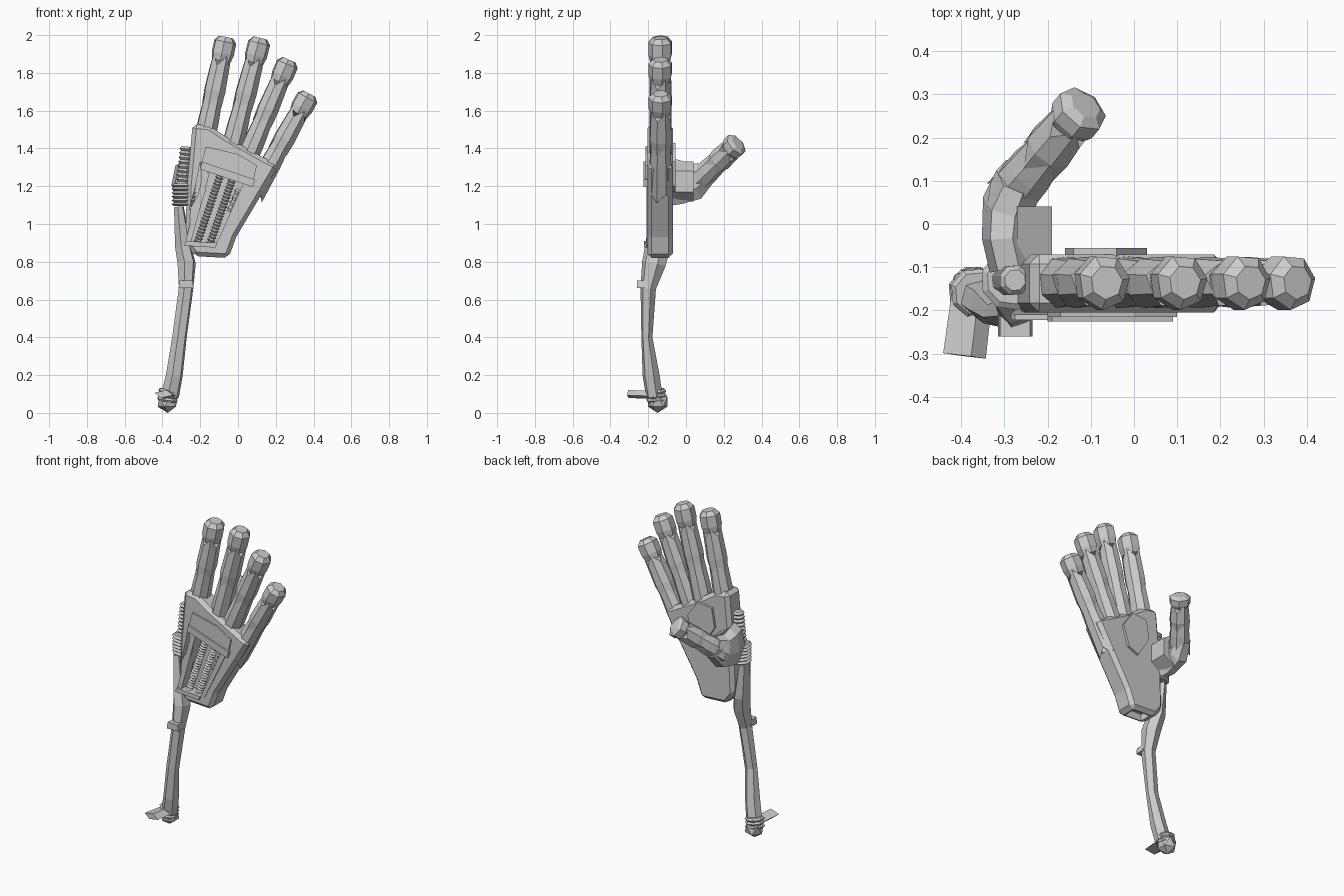
import bpy, bmesh, math
from mathutils import Vector

if "Cube" in bpy.data.objects:
    bpy.data.objects.remove(bpy.data.objects["Cube"])


def finish(name, bm):
    bmesh.ops.recalc_face_normals(bm, faces=bm.faces)
    me = bpy.data.meshes.new(name)
    bm.to_mesh(me)
    bm.free()
    ob = bpy.data.objects.new(name, me)
    bpy.context.collection.objects.link(ob)
    return ob


def tube(name, pts, radii, sides=7, ref=(0, 1, 0), zig=0.0):
    """Loft elliptical rings along pts; zig makes ragged sleeve ends."""
    bm = bmesh.new()
    pts = [Vector(p) for p in pts]
    rings = []
    for i, p in enumerate(pts):
        d = (pts[min(i + 1, len(pts) - 1)] - pts[max(i - 1, 0)]).normalized()
        u = d.cross(Vector(ref)).normalized()
        v = u.cross(d)
        ru, rv = radii[i]
        ring = []
        for k in range(sides):
            a = 2 * math.pi * k / sides + 0.3
            off = d * (zig * (1 if k % 2 else -1)) if i in (0, len(pts) - 1) else Vector()
            ring.append(bm.verts.new(p + u * ru * math.cos(a) + v * rv * math.sin(a) + off))
        rings.append(ring)
    for a, b in zip(rings, rings[1:]):
        for k in range(sides):
            j = (k + 1) % sides
            bm.faces.new((a[k], a[j], b[j], b[k]))
    bm.faces.new(rings[0])
    bm.faces.new(rings[-1])
    return finish(name, bm)


def prism(name, outline, y0, y1):
    """Extrude an x-z outline along y."""
    bm = bmesh.new()
    f = bm.faces.new([bm.verts.new((x, y0, z)) for x, z in outline])
    ext = bmesh.ops.extrude_face_region(bm, geom=[f])
    bmesh.ops.translate(bm, vec=(0, y1 - y0, 0),
                        verts=[g for g in ext["geom"] if isinstance(g, bmesh.types.BMVert)])
    return finish(name, bm)


def threaded(name, a, b, r, turns, depth=0.6, sides=8):
    """Rod with alternating ridge and groove rings."""
    a, b = Vector(a), Vector(b)
    n = turns * 2
    pts = [a.lerp(b, i / n) for i in range(n + 1)]
    return tube(name, pts, [(r * (1 if i % 2 else depth),) * 2 for i in range(n + 1)], sides)


def digit(name, a, b, r, ref=(0, 1, 0), start=0.0):
    """Core rod, two ragged sleeves and a faceted fingertip cap."""
    a, b = Vector(a), Vector(b)
    at = lambda t: a.lerp(b, t)
    rr = lambda *k: [(r * q * 0.95, r * q) for q in k]
    tube(name + "_core", [at(0), at(0.9)], rr(0.78, 0.74), 7, ref)
    tube(name + "_lower_sleeve", [at(start), at(0.3), at(0.47)], rr(1.0, 0.95, 0.86), 8, ref, 0.025)
    tube(name + "_upper_sleeve", [at(0.46), at(0.55), at(0.8)], rr(0.9, 0.97, 0.88), 8, ref, 0.025)
    tube(name + "_tip", [at(0.8), at(0.86), at(0.96), at(1)], rr(0.85, 1.0, 1.0, 0.62), 7, ref)


# palm shell, chamfered, with a front recess and a socket underneath
palm = prism("palm", [(-0.23, 0.83), (-0.05, 0.82), (-0.01, 0.93), (0.215, 1.31), (0.12, 1.36),
                      (0.03, 1.41), (-0.06, 1.46), (-0.15, 1.52), (-0.24, 1.53),
                      (-0.27, 1.2), (-0.28, 0.9)], -0.205, -0.07)
bev = palm.modifiers.new("chamfer", "BEVEL")
bev.width, bev.segments = 0.022, 1
cutters = [
    prism("recess_cutter", [(-0.265, 0.9), (-0.12, 0.89), (0.05, 1.21), (-0.16, 1.3), (-0.17, 1.18)], -0.3, -0.135),
    prism("socket_cutter", [(-0.2, 0.78), (-0.08, 0.78), (-0.08, 0.87), (-0.2, 0.87)], -0.175, -0.1),
    prism("side_cutter", [(-0.26, 1.07), (-0.19, 1.19), (-0.2, 1.33), (-0.225, 1.2)], -0.3, -0.15)]
for c in cutters:
    m = palm.modifiers.new("cut", "BOOLEAN")
    m.object, m.operation, m.solver = c, "DIFFERENCE", "EXACT"
dg = bpy.context.evaluated_depsgraph_get()
cut_mesh = bpy.data.meshes.new_from_object(palm.evaluated_get(dg))
palm.modifiers.clear()
palm.data = cut_mesh
for c in cutters:
    bpy.data.objects.remove(c)

# front mechanism: crossbar, rails and drive screws
prism("crossbar", [(-0.2, 1.3), (0.075, 1.205), (0.1, 1.31), (0.0, 1.37), (-0.17, 1.41)], -0.215, -0.16)
prism("crossbar_lip", [(-0.2, 1.29), (0.08, 1.195), (0.09, 1.235), (-0.19, 1.33)], -0.225, -0.16)
prism("left_rail", [(-0.28, 0.9), (-0.25, 0.9), (-0.15, 1.27), (-0.18, 1.28)], -0.21, -0.15)
prism("base_plate", [(-0.285, 0.885), (-0.12, 0.875), (-0.11, 0.9), (-0.275, 0.91)], -0.222, -0.15)
prism("right_rail", [(-0.12, 0.88), (-0.09, 0.89), (0.065, 1.21), (0.03, 1.22)], -0.21, -0.15)
for i in range(2):
    dx = 0.065 * i
    threaded(f"drive_screw_{i + 1}", (-0.215 + dx, -0.18, 0.9 - 0.01 * i),
             (-0.09 + dx, -0.18, 1.27 - 0.02 * i), 0.024, 22)
threaded("motor", (-0.035, -0.17, 1.06), (0.015, -0.17, 1.18), 0.03, 4, 0.8)

# raised pad on the inner side of the palm
pad = [(-0.14, 1.42), (-0.04, 1.43), (0.03, 1.33), (-0.01, 1.2), (-0.08, 1.17), (-0.16, 1.3)]
prism("palm_pad", pad, -0.09, -0.055)

# four fingers
fingers = {
    "index_finger": ((-0.195, 1.36), (-0.063, 1.99)),
    "middle_finger": ((-0.05, 1.33), (0.118, 1.985)),
    "ring_finger": ((0.02, 1.28), (0.27, 1.87)),
    "little_finger": ((0.085, 1.16), (0.378, 1.69)),
}
for name, ((x0, z0), (x1, z1)) in fingers.items():
    digit(name, (x0, -0.135, z0), (x1, -0.135, z1), 0.064)

# thumb: wide root, web and distal digit
tube("thumb_root", [(-0.275, -0.1, 1.22), (-0.29, -0.03, 1.22), (-0.285, 0.05, 1.225), (-0.265, 0.11, 1.27)],
     [(0.13, 0.06), (0.12, 0.062), (0.1, 0.065), (0.065, 0.055)], 7, (1, 0, 0))
prism("thumb_web", [(-0.27, 1.12), (-0.19, 1.17), (-0.19, 1.28), (-0.27, 1.33)], -0.09, 0.04)
digit("thumb", (-0.29, 0.06, 1.225), (-0.112, 0.275, 1.43), 0.066, (0, 0, 1))

# thumb pivot: stacked washers with a spring above
threaded("pivot_stack", (-0.285, -0.13, 1.095), (-0.285, -0.13, 1.215), 0.07, 6, 0.8, 9)
threaded("pivot_spring", (-0.295, -0.13, 1.2), (-0.275, -0.13, 1.41), 0.036, 9, 0.7)

# wrist bone tapering to a long forearm bone
tube("forearm_bone",
     [(-0.313, -0.14, 1.09), (-0.29, -0.15, 0.88), (-0.272, -0.17, 0.79), (-0.275, -0.2, 0.66),
      (-0.31, -0.207, 0.4), (-0.337, -0.185, 0.2), (-0.36, -0.168, 0.09)],
     [(0.027, 0.05), (0.045, 0.068), (0.05, 0.065), (0.04, 0.042),
      (0.04, 0.03), (0.046, 0.046), (0.05, 0.045)], 6)
prism("wrist_clip", [(-0.315, 0.66), (-0.235, 0.66), (-0.24, 0.7), (-0.31, 0.7)], -0.26, -0.2)

# elbow end: collar, faceted ball and side tab
threaded("elbow_collar", (-0.375, -0.155, 0.06), (-0.366, -0.16, 0.125), 0.058, 3, 0.85)
bm = bmesh.new()
bmesh.ops.create_icosphere(bm, subdivisions=1, radius=0.06)
bmesh.ops.translate(bm, verts=bm.verts, vec=(-0.372, -0.15, 0.06))
finish("elbow_ball", bm)
tube("elbow_tab", [(-0.375, -0.17, 0.095), (-0.392, -0.305, 0.1)], [(0.05, 0.022), (0.052, 0.022)], 4, (0, 0, 1))
